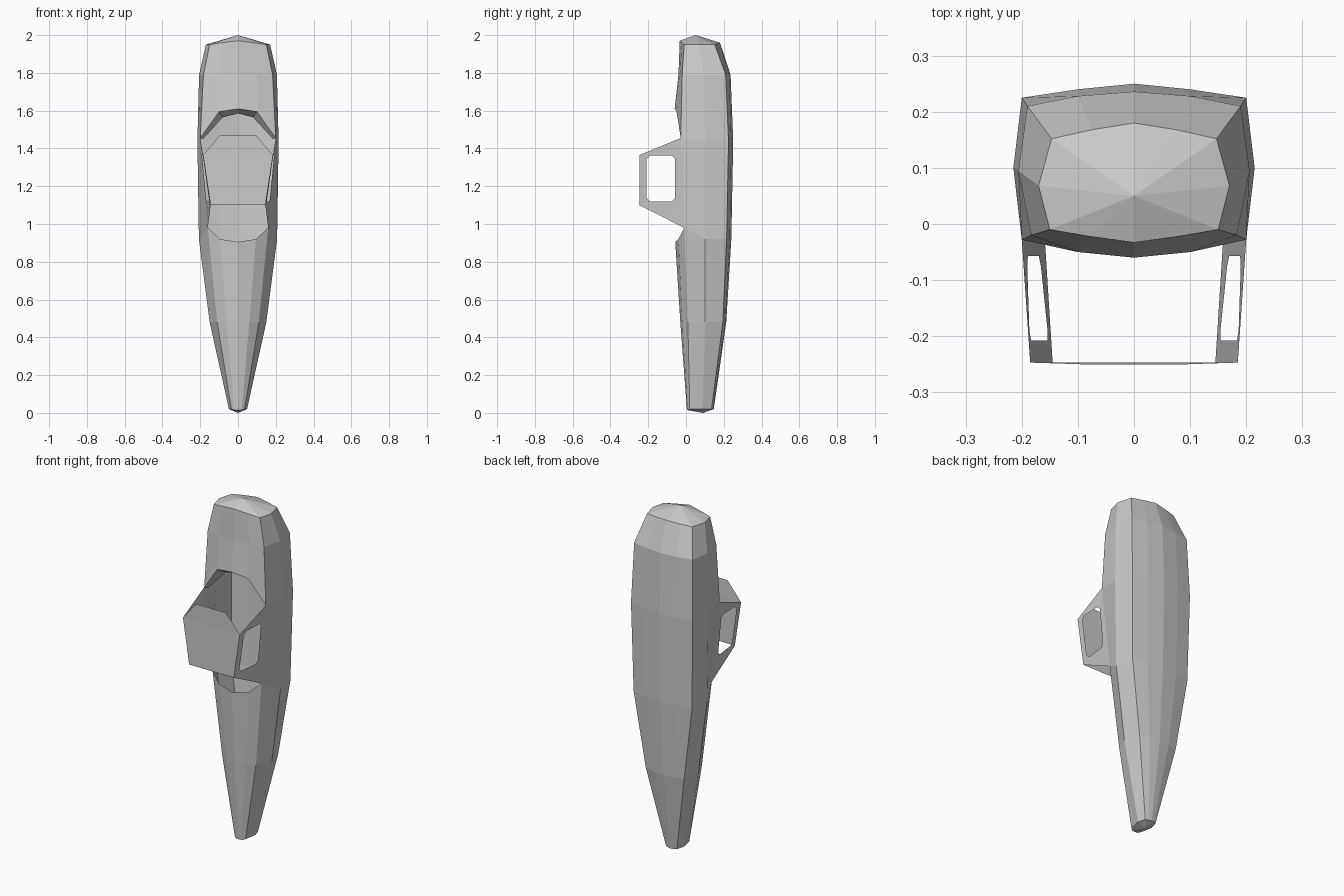
import bpy, bmesh


def make_object(name, verts, faces, mirror=True):
    me = bpy.data.meshes.new(name)
    me.from_pydata(verts, [], faces)
    bm = bmesh.new()
    bm.from_mesh(me)
    bmesh.ops.recalc_face_normals(bm, faces=bm.faces)
    bm.to_mesh(me)
    bm.free()
    ob = bpy.data.objects.new(name, me)
    bpy.context.collection.objects.link(ob)
    if mirror:
        m = ob.modifiers.new("mirror", 'MIRROR')
        m.use_clip = True
    return ob


# Half cross-sections of the hull, front centre -> front corner -> side -> back centre
rings = [
    [(0, .005, .015), (.02, .008, .015), (.035, .02, .02), (.048, .09, .02),
     (.035, .135, .02), (.018, .143, .02), (0, .147, .02)],
    [(0, -.03, .48), (.06, -.02, .48), (.11, .01, .48), (.15, .1, .48),
     (.125, .195, .48), (.065, .208, .48), (0, .213, .48)],
    [(0, -.057, .905), (.095, -.04, .92), (.16, -.01, .98), (.207, .1, .92),
     (.19, .215, .92), (.1, .232, .92), (0, .24, .92)],
    [(0, -.06, 1.61), (.1, -.05, 1.595), (.2, -.028, 1.455), (.215, .1, 1.44),
     (.2, .225, 1.44), (.1, .24, 1.44), (0, .25, 1.44)],
    [(0, -.04, 1.79), (.1, -.032, 1.79), (.183, -.02, 1.79), (.206, .095, 1.79),
     (.19, .21, 1.79), (.1, .228, 1.79), (0, .236, 1.79)],
    [(0, -.033, 1.97), (.08, -.022, 1.96), (.15, -.01, 1.95), (.17, .068, 1.95),
     (.147, .152, 1.95), (.075, .168, 1.955), (0, .18, 1.96)],
]
n = 7
verts = [p for r in rings for p in r]
faces = []
for r in range(len(rings) - 1):
    for i in range(n - 1):
        if r == 2 and i < 2:
            continue  # cockpit opening
        a = r * n + i
        faces.append((a, a + 1, a + n + 1, a + n))
# Nose and tail caps as fans
for row, apex in ((0, (0, .09, 0)), (len(rings) - 1, (0, .05, 2.0))):
    verts.append(apex)
    k = len(verts) - 1
    faces += [(row * n + i, row * n + i + 1, k) for i in range(n - 1)]
make_object("hull", verts, faces)

# Inward-turned lip along the top of the opening
lip = rings[3][:3] + [(0, .0, 1.585), (.08, .0, 1.565), (.185, -.01, 1.45)]
make_object("opening_lip", lip, [(0, 1, 4, 3), (1, 2, 5, 4)])

# Flat front shield
make_object("front_shield",
            [(0, -.247, 1.1), (.145, -.247, 1.1), (.185, -.247, 1.365), (0, -.247, 1.365),
             (.095, -.25, 1.47), (0, -.25, 1.47)],
            [(0, 1, 2, 3), (3, 2, 4, 5)])


# Side frames with a rounded window
def frame_x(y, z):
    t = (-.02 - y) / .227
    back = .16 + (z - .98) * .084
    front = .145 + (z - 1.1) * .151
    return back + (front - back) * t


outer = [(.16, -.01, .98), (.145, -.247, 1.1), (.185, -.247, 1.365), (.2, -.028, 1.455)]
c = .018
y0, y1, z0, z1 = -.208, -.057, 1.12, 1.362
hole = [(y1, z0 + c), (y1 - c, z0), (y0 + c, z0), (y0, z0 + c),
        (y0, z1 - c), (y0 + c, z1), (y1 - c, z1), (y1, z1 - c)]
fv = outer + [(frame_x(y, z), y, z) for y, z in hole]
ff = []
for i in range(4):
    j = (i + 1) % 4
    ff.append((i, 4 + 2 * i, 5 + 2 * i))
    ff.append((i, 5 + 2 * i, 4 + 2 * j, j))
make_object("side_frame", fv, ff)
